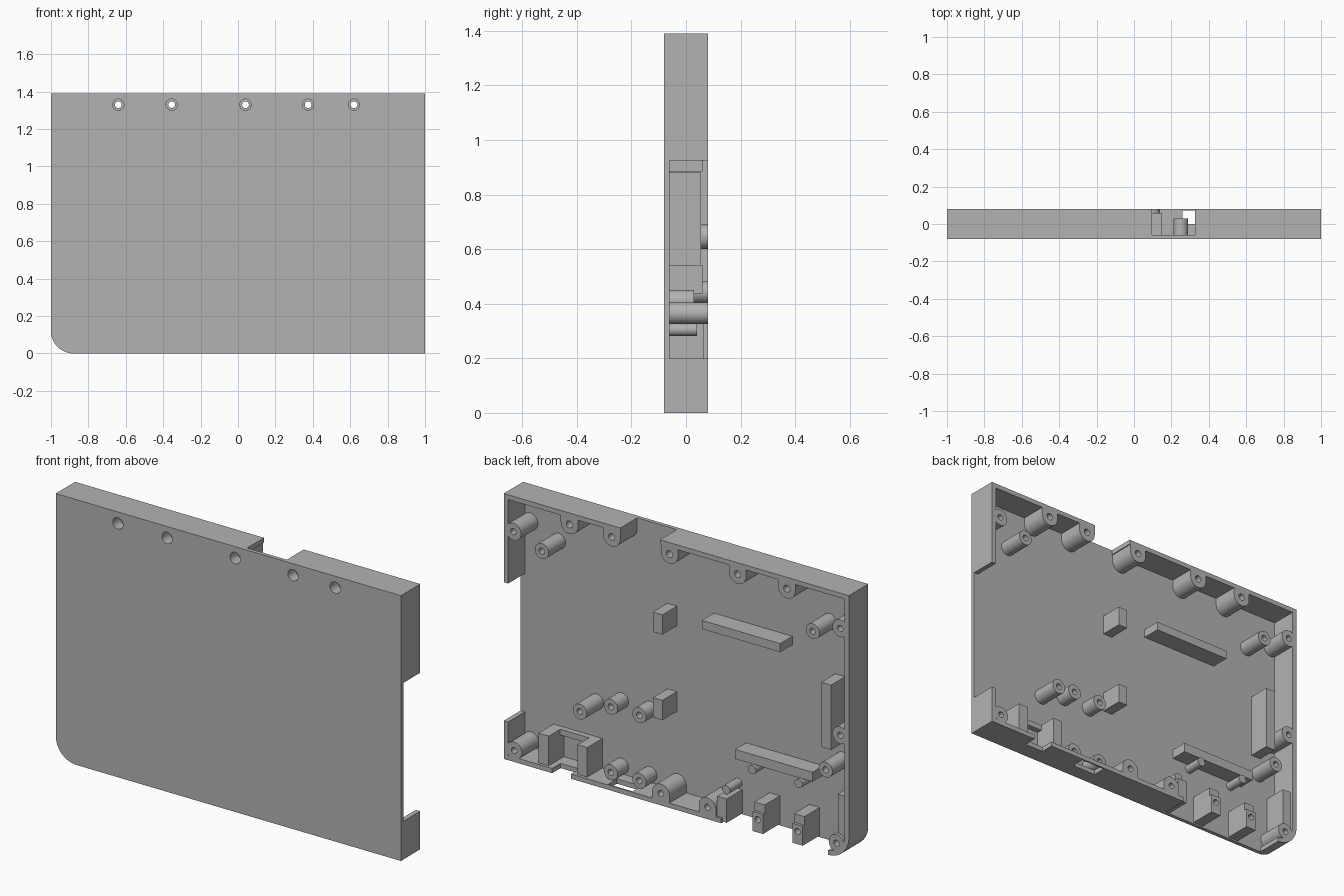
import bpy, bmesh, math

cube = bpy.data.objects.get("Cube")
if cube:
    bpy.data.objects.remove(cube, do_unlink=True)

grey = bpy.data.materials.new("plain_grey")
grey.use_nodes = True
grey.diffuse_color = (0.45, 0.45, 0.45, 1)
grey.node_tree.nodes["Principled BSDF"].inputs["Base Color"].default_value = grey.diffuse_color

BACK, FLOOR, FRONT = 0.08, -0.06, -0.08
ROOT = -0.07          # parts start slightly inside the floor
TOP, WALL = 1.39, 0.025
parts = []


def prism(name, outline, y0, y1):
    """Extrude an (x, z) outline along y."""
    bm = bmesh.new()
    face = bm.faces.new([bm.verts.new((x, y0, z)) for x, z in outline])
    ext = bmesh.ops.extrude_face_region(bm, geom=[face])["geom"]
    moved = [v for v in ext if isinstance(v, bmesh.types.BMVert)]
    bmesh.ops.translate(bm, verts=moved, vec=(0, y1 - y0, 0))
    bmesh.ops.recalc_face_normals(bm, faces=bm.faces)
    mesh = bpy.data.meshes.new(name)
    bm.to_mesh(mesh)
    bm.free()
    mesh.materials.append(grey)
    obj = bpy.data.objects.new(name, mesh)
    bpy.context.collection.objects.link(obj)
    parts.append(obj)
    return obj


def arc(x, z, r, start, end, n):
    angles = [math.radians(start + (end - start) * i / n) for i in range(n + 1)]
    return [(x + r * math.cos(a), z + r * math.sin(a)) for a in angles]


def disc(name, x, z, r, y0, y1):
    return prism(name, arc(x, z, r, 0, 360, 32)[:-1], y0, y1)


def box(name, x0, x1, z0, z1, y1, y0=ROOT):
    return prism(name, [(x0, z0), (x1, z0), (x1, z1), (x0, z1)], y0, y1)


def cut(obj, cutters):
    """Subtract the cutters, bake the result and discard them."""
    for c in cutters:
        c.hide_render = True
        mod = obj.modifiers.new("cut", "BOOLEAN")
        mod.operation, mod.solver, mod.object = "DIFFERENCE", "EXACT", c
    bpy.context.view_layer.update()
    graph = bpy.context.evaluated_depsgraph_get()
    mesh = bpy.data.meshes.new_from_object(obj.evaluated_get(graph))
    obj.modifiers.clear()
    obj.data = mesh
    for c in cutters:
        parts.remove(c)
        bpy.data.objects.remove(c, do_unlink=True)


def case_outline(inset):
    """Rectangle with one rounded lower corner."""
    e = 1 - inset
    corner = arc(-0.88, 0.12, 0.12 - inset, 180, 270, 12)
    return corner + [(e, inset), (e, TOP - inset), (-e, TOP - inset)]


def standoff(name, x, z, r=0.04, top=BACK, hole=0.016):
    boss = disc(name, x, z, r, ROOT, top)
    cut(boss, [disc("bore", x, z, hole, top - 0.07, top + 0.05)])


def wall_boss(name, x, z, wall_z):
    """Half-round boss whose flat side merges into the wall."""
    side = (180, 360) if wall_z > z else (0, 180)
    ends = [(x + 0.05, wall_z), (x - 0.05, wall_z)]
    if wall_z < z:
        ends.reverse()
    return prism(name, arc(x, z, 0.05, *side, 16) + ends, ROOT, BACK)


# Tray with openings in its walls
screw_x = (-0.64, -0.355, 0.04, 0.375, 0.62)
SCREW_Z = 1.33
shell = prism("case_shell", case_outline(0), FRONT, BACK)
cut(shell, [prism("inside", case_outline(WALL), FLOOR, 0.2)])
openings = [
    box("side_opening", 0.96, 1.1, 0.2, 0.925, 0.2, FLOOR),
    box("top_opening", 0.095, 0.325, 1.35, 1.5, 0.2, FLOOR),
    box("jack_opening", 0.61, 0.72, -0.1, 0.04, 0.2, 0.01),
    box("slot_opening", 0.26, 0.4, -0.1, 0.04, 0.072, 0.0),
    box("socket_opening", -0.88, -0.26, -0.1, 0.04, 0.2, FLOOR),
]
cut(shell, openings)
cut(shell, [disc("screw_head", x, SCREW_Z, 0.03, -0.2, 0.0) for x in screw_x])

# Screw bosses along the upper wall, open right through
for i, x in enumerate(screw_x):
    boss = wall_boss(f"upper_screw_boss_{i + 1}", x, SCREW_Z, TOP - 0.01)
    cut(boss, [disc("head", x, SCREW_Z, 0.03, -0.2, -0.02)])
    cut(boss, [disc("bore", x, SCREW_Z, 0.018, -0.2, 0.2)])

# Blind bosses along the lower wall
for i, x in enumerate((0.09, -0.18)):
    boss = wall_boss(f"lower_screw_boss_{i + 1}", x, 0.062, 0.01)
    cut(boss, [disc("bore", x, 0.062, 0.016, 0.0, 0.2)])

# Round standoffs beside the side walls and on the floor
for i, (x, z) in enumerate([(0.945, 1.205), (-0.95, 1.205), (-0.95, 0.645),
                            (0.94, 0.06), (-0.928, 0.074)]):
    standoff(f"wall_standoff_{i + 1}", x, z, 0.045)
for i, (x, z) in enumerate([(0.78, 1.147), (-0.79, 1.147),
                            (-0.865, 0.442), (0.56, 0.365)]):
    standoff(f"board_standoff_{i + 1}", x, z)
for x in (0.415, 0.25):
    for z in (0.41, 0.067):
        standoff("small_board_standoff", x, z, 0.04, 0.03)

# Small locating pegs
for x, z in ((-0.41, 0.305), (-0.68, 0.305), (-0.26, 0.16)):
    disc("peg", x, z, 0.023, ROOT, 0.04)

# Support blocks and bars
for z in (0.437, 0.885):
    box("centre_block", 0.095, 0.15, z, z + 0.104, 0.06)
box("upper_bar", -0.574, -0.12, 0.965, 1.01, 0.04)
box("lower_bar", -0.754, -0.306, 0.33, 0.38, 0.03)
box("side_block", -0.88, -0.823, 0.54, 0.88, 0.055)
box("corner_block", -0.985, -0.925, 0.1, 0.325, 0.065)
box("lower_post", -0.285, -0.23, 0.005, 0.13, 0.07)

# Bracket around the jack opening
box("bracket_right_arm", 0.75, 0.81, 0.01, 0.18, 0.065)
box("bracket_left_arm", 0.527, 0.583, 0.01, 0.18, 0.065)
box("bracket_bar", 0.583, 0.75, 0.15, 0.18, -0.03)

# Stepped socket posts with screw holes
for x in (-0.472, -0.702):
    box("socket_post_back", x - 0.03, x + 0.03, 0.11, 0.155, 0.065)
    post = box("socket_post", x - 0.03, x + 0.03, 0.008, 0.11, BACK)
    cut(post, [disc("bore", x, 0.075, 0.016, 0.0, 0.2)])

# Smooth the round walls and keep the edges crisp
bpy.ops.object.select_all(action="DESELECT")
for obj in parts:
    obj.select_set(True)
bpy.context.view_layer.objects.active = shell
bpy.ops.object.shade_smooth_by_angle(angle=math.radians(30))
